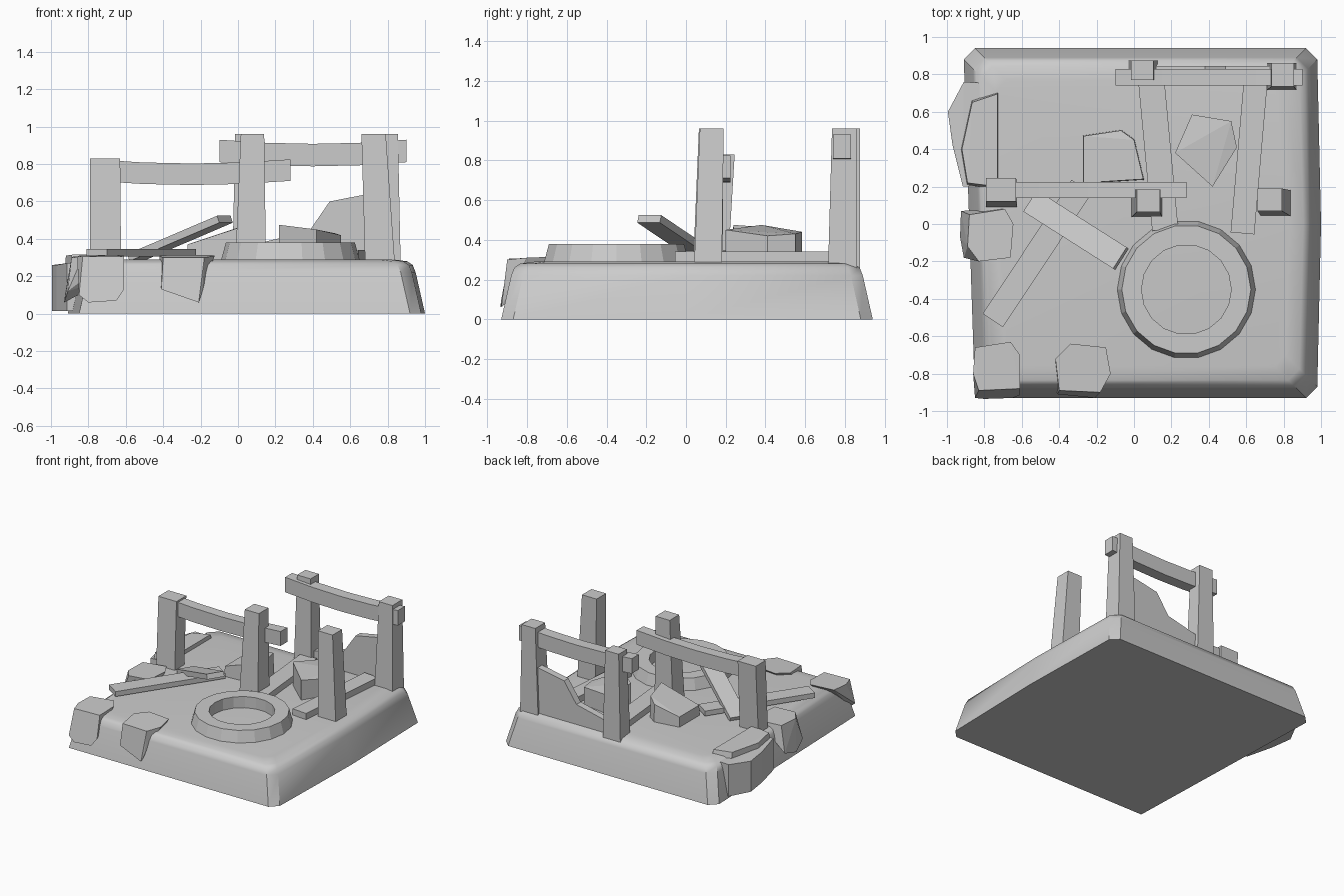
import bpy, bmesh
from math import cos, sin, pi, radians
from mathutils import Vector

if "Cube" in bpy.data.objects:
    bpy.data.objects.remove(bpy.data.objects["Cube"])


def finish(name, bm, smooth=None):
    bmesh.ops.recalc_face_normals(bm, faces=bm.faces)
    me = bpy.data.meshes.new(name)
    bm.to_mesh(me)
    bm.free()
    ob = bpy.data.objects.new(name, me)
    bpy.context.collection.objects.link(ob)
    if smooth:
        bpy.ops.object.select_all(action='DESELECT')
        bpy.context.view_layer.objects.active = ob
        ob.select_set(True)
        bpy.ops.object.shade_smooth_by_angle(angle=radians(smooth))
    return ob


def loft(name, rings, smooth=None, closed=False):
    """Bridge equal-sized point rings, capped unless closed into a loop."""
    bm = bmesh.new()
    vs = [[bm.verts.new(p) for p in r] for r in rings]
    n = len(vs[0])
    pairs = list(zip(vs, vs[1:])) + ([(vs[-1], vs[0])] if closed else [])
    for a, b in pairs:
        for i in range(n):
            bm.faces.new((a[i], a[(i + 1) % n], b[(i + 1) % n], b[i]))
    if not closed:
        bm.faces.new(vs[0])
        bm.faces.new(vs[-1])
    return finish(name, bm, smooth)


def rect(x0, x1, y0, y1, z):
    return [(x0, y0, z), (x1, y0, z), (x1, y1, z), (x0, y1, z)]


def stone(name, pts):
    bm = bmesh.new()
    for p in pts:
        bm.verts.new(p)
    res = bmesh.ops.convex_hull(bm, input=bm.verts)
    junk = [v for v in res["geom_interior"] if isinstance(v, bmesh.types.BMVert)]
    bmesh.ops.delete(bm, geom=junk, context='VERTS')
    bmesh.ops.dissolve_limit(bm, angle_limit=radians(3), verts=bm.verts, edges=bm.edges)
    return finish(name, bm)


def plank(name, a, b, width, thick):
    a, b = Vector(a), Vector(b)
    d = (b - a).normalized()
    side = d.cross(Vector((0, 0, 1))).normalized() * width / 2
    up = side.cross(d).normalized() * thick / 2
    return loft(name, [[p + side + up, p - side + up, p - side - up, p + side - up]
                       for p in (a, b)])


# Ground slab with chamfered corners and softly rounded rim
def slab(inset, z):
    x0, x1, y0, y1, c = -.91 + inset, .98 - inset, -.93 + inset, .94 - inset, .06
    return [(x0 + c, y0, z), (x1 - c, y0, z), (x1, y0 + c, z), (x1 + .02, 0, z),
            (x1, y1 - c, z), (x1 - c, y1, z), (x0 + c, y1, z), (x0, y1 - c, z)]


loft("ground_slab", [slab(0, 0), slab(.05, .22), slab(.066, .26), slab(.095, .28),
                     slab(.17, .29)], 40)

# Well ring
N = 18
loft("well_ring", [[(.28 + r * cos(2 * pi * i / N), -.35 + r * sin(2 * pi * i / N), z)
                    for i in range(N)]
                   for r, z in ((.24, .27), (.375, .27), (.345, .38), (.24, .38))],
     closed=True)

# Tapered posts: bottom rectangle, top rectangle, top height
posts = {
    "front_left_post": ((-.79, -.625, .09, .21), (-.79, -.63, .12, .245), .83),
    "front_middle_post": ((-.015, .15, .035, .185), (.015, .14, .065, .185), .96),
    "front_right_post": ((.68, .84, .04, .18), (.66, .79, .07, .19), .96),
    "back_right_post": ((.71, .87, .715, .86), (.735, .855, .735, .86), .96),
    "back_left_post": ((-.03, .125, .75, .875), (-.015, .105, .77, .875), .96),
}
for name, (b, t, h) in posts.items():
    loft(name, [rect(*b, .25), rect(*t, h)])


# Sagging beams
def beam(name, x0, x1, y0, y1, z0, z1, sag):
    rings = []
    for i in range(5):
        t = i / 4
        x, s = x0 + (x1 - x0) * t, sag * (1 - (2 * t - 1) ** 2)
        rings.append([(x, y0, z0 - s), (x, y1, z0 - s), (x, y1, z1 - s), (x, y0, z1 - s)])
    loft(name, rings)


beam("front_beam", -.77, .28, .14, .225, .71, .825, .022)
beam("back_beam", -.10, .90, .74, .83, .81, .93, .022)

# Broken wall between the back posts
wall = [(.08, .26), (.76, .26), (.76, .65), (.67, .635), (.49, .60), (.38, .44), (.08, .37)]
loft("broken_wall", [[(x, y, z) for x, z in wall] for y in (.79, .845)])

# Fallen planks
plank("floor_plank_left", (.093, .76, .315), (.167, -.03, .315), .14, .05)
plank("floor_plank_right", (.65, .76, .315), (.58, -.05, .315), .127, .05)
plank("lying_plank", (-.755, -.515, .325), (-.28, .2, .325), .13, .04)
plank("leaning_plank", (-.55, .12, .30), (-.07, -.185, .505), .135, .04)


# Rubble: top outline with per-corner heights, dropped to the ground
def rubble(name, top, base=.26, grow=1.0):
    cx = sum(p[0] for p in top) / len(top)
    cy = sum(p[1] for p in top) / len(top)
    stone(name, top + [(cx + (x - cx) * grow, cy + (y - cy) * grow, base)
                       for x, y, z in top])


rubble("rubble_right", [(.31, .585, .44), (.52, .55, .43), (.55, .41, .42),
                        (.42, .20, .45), (.22, .38, .475)])
rubble("rubble_left", [(-.27, .47, .37), (-.07, .50, .43), (.0, .45, .46),
                       (.05, .24, .475), (-.27, .22, .37)], grow=1.03)

# Edge stones on the left and front rim
rubble("left_edge_lower_stone", [(-.995, .60, .26), (-.91, .76, .27), (-.75, .75, .27),
                                 (-.75, .21, .27), (-.915, .20, .27), (-.97, .42, .26)],
       base=.015)
rubble("left_edge_upper_stone", [(-.92, .40, .31), (-.865, .65, .315), (-.73, .695, .32),
                                 (-.73, .20, .32), (-.89, .22, .315)], base=.25, grow=1.06)
stone("left_middle_stone", [(-.88, .05, .305), (-.69, .08, .31), (-.645, .0, .31),
                            (-.66, -.18, .31), (-.83, -.20, .305), (-.89, -.12, .30),
                            (-.925, .07, .10), (-.93, -.07, .06), (-.91, -.18, .12),
                            (-.66, -.1, .2)])
stone("front_corner_stone", [(-.85, -.66, .31), (-.66, -.63, .315), (-.61, -.70, .31),
                             (-.61, -.88, .305), (-.83, -.89, .305), (-.86, -.80, .305),
                             (-.85, -.93, .10), (-.80, -.935, .06), (-.65, -.93, .07),
                             (-.61, -.915, .13)])
stone("front_edge_stone", [(-.42, -.72, .31), (-.34, -.64, .315), (-.15, -.66, .315),
                           (-.125, -.80, .31), (-.18, -.90, .30), (-.40, -.89, .30),
                           (-.41, -.91, .13), (-.21, -.93, .06), (-.19, -.91, .13)])
